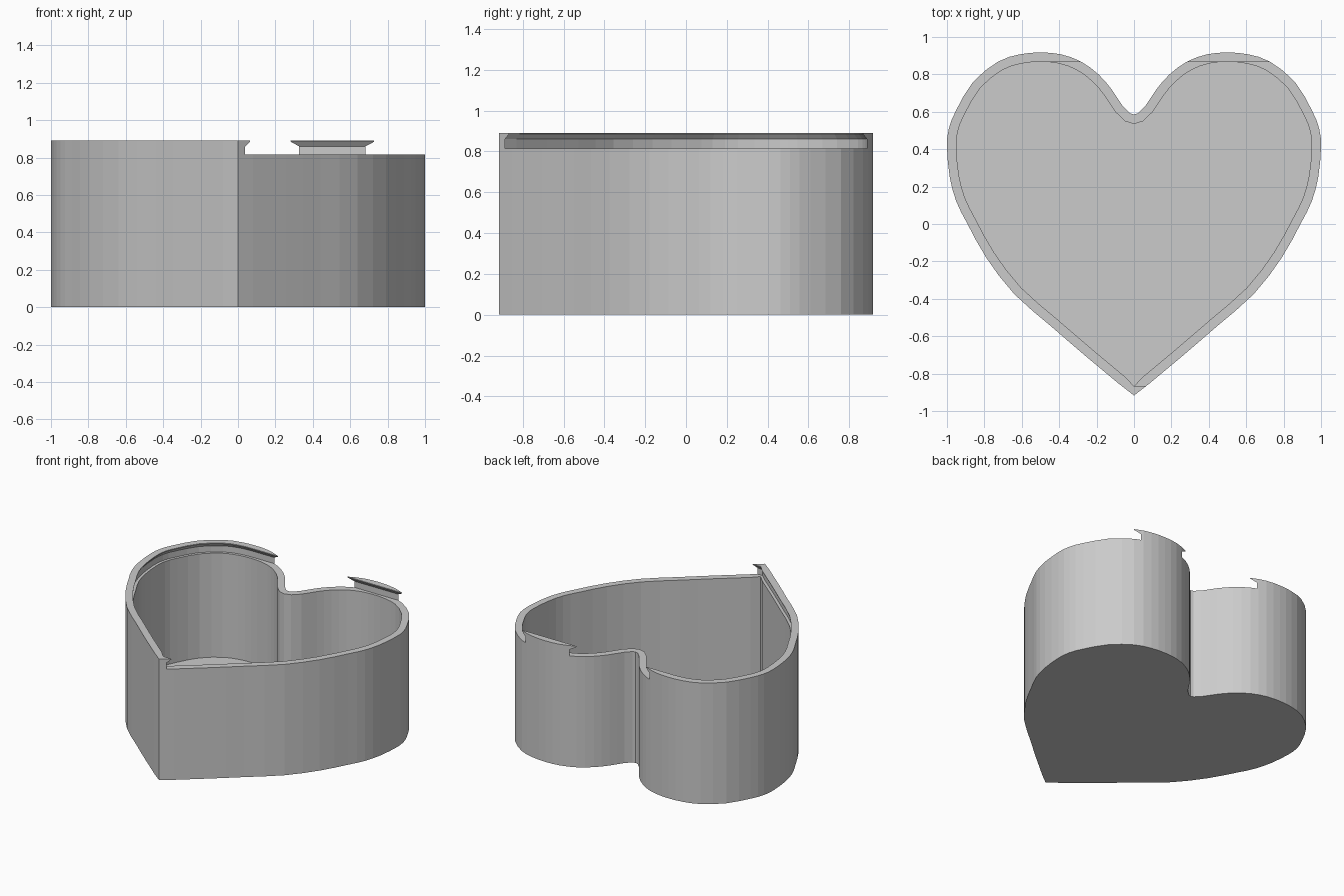
import bpy, bmesh
from mathutils import Vector

old = bpy.data.objects.get("Cube")
if old:
    bpy.data.objects.remove(old, do_unlink=True)

HEIGHT, LEDGE, FLOOR, WALL, GROOVE = 0.89, 0.815, 0.05, 0.05, 0.03

# Half of the heart outline, from the notch round the lobe to the tip
HALF = [Vector(p) for p in (
    (0, .585), (.022, .592), (.06, .63), (.12, .72), (.19, .80), (.283, .868),
    (.39, .907), (.5, .917), (.61, .907), (.727, .868), (.86, .76), (.95, .61),
    (.99, .51), (1, .41), (.985, .25), (.95, .12), (.89, 0), (.79, -.18),
    (.64, -.375), (.44, -.55), (.26, -.705), (.08, -.855), (0, -.917))]


def refine(points):
    """Add one smooth in-between point to each span."""
    out = []
    for i in range(len(points) - 1):
        a, b = points[i], points[i + 1]
        before, after = points[max(i - 1, 0)], points[min(i + 2, len(points) - 1)]
        out.append(a)
        if 1 < i < len(points) - 3:
            out.append((9 * (a + b) - before - after) / 16)
    return out + [points[-1]]


right = refine(HALF)
left = [Vector((-p.x, p.y)) for p in right[1:-1]]
HEART = right + left[::-1]
PEAK = max(range(len(right), len(HEART)), key=lambda i: HEART[i].y)


def inset(d):
    """Heart outline moved inwards by d."""
    result = []
    for i, p in enumerate(HEART):
        e1 = (p - HEART[i - 1]).normalized()
        e2 = (HEART[(i + 1) % len(HEART)] - p).normalized()
        t = (e1 + e2).normalized()
        result.append(p + Vector((t.y, -t.x)) * d)
    return result


def slide_outline(d):
    """Left side of the inset heart, swept out past the model's left."""
    side = inset(d)[len(right) - 1:PEAK + 1]
    return [Vector((1.5, side[0].y))] + side + [Vector((1.5, side[-1].y))]


def loft(name, layers):
    """Closed solid through a stack of (outline, height) layers."""
    bm = bmesh.new()
    rings = [[bm.verts.new((p.x, p.y, z)) for p in outline] for outline, z in layers]
    n = len(rings[0])
    bm.faces.new(rings[0][::-1])
    bm.faces.new(rings[-1])
    for low, high in zip(rings, rings[1:]):
        for i in range(n):
            j = (i + 1) % n
            bm.faces.new((low[i], low[j], high[j], high[i]))
    bmesh.ops.recalc_face_normals(bm, faces=bm.faces)
    mesh = bpy.data.meshes.new(name)
    bm.to_mesh(mesh)
    bm.free()
    obj = bpy.data.objects.new(name, mesh)
    bpy.context.collection.objects.link(obj)
    return obj


def cut(target, cutter):
    cutter.hide_render = True
    mod = target.modifiers.new("cut", 'BOOLEAN')
    mod.operation = 'DIFFERENCE'
    mod.solver = 'EXACT'
    mod.object = cutter
    bpy.context.view_layer.objects.active = target
    bpy.ops.object.modifier_apply(modifier=mod.name)
    bpy.data.objects.remove(cutter, do_unlink=True)


# Box body
box = loft("heart_box", [(HEART, 0), (HEART, HEIGHT)])

grey = bpy.data.materials.new("plain_grey")
grey.use_nodes = True
colour = (0.6, 0.6, 0.6, 1)
grey.diffuse_color = colour
grey.node_tree.nodes["Principled BSDF"].inputs["Base Color"].default_value = colour
box.data.materials.append(grey)

# Undercut groove for a sliding lid, open on one side
cut(box, loft("lid_groove_cutter", [
    (slide_outline(GROOVE), LEDGE), (slide_outline(GROOVE), 0.86),
    (slide_outline(WALL), 0.885), (slide_outline(WALL), 1.0)]))

# Hollow inside
cut(box, loft("cavity_cutter", [(inset(WALL), FLOOR), (inset(WALL), LEDGE + 0.02)]))
